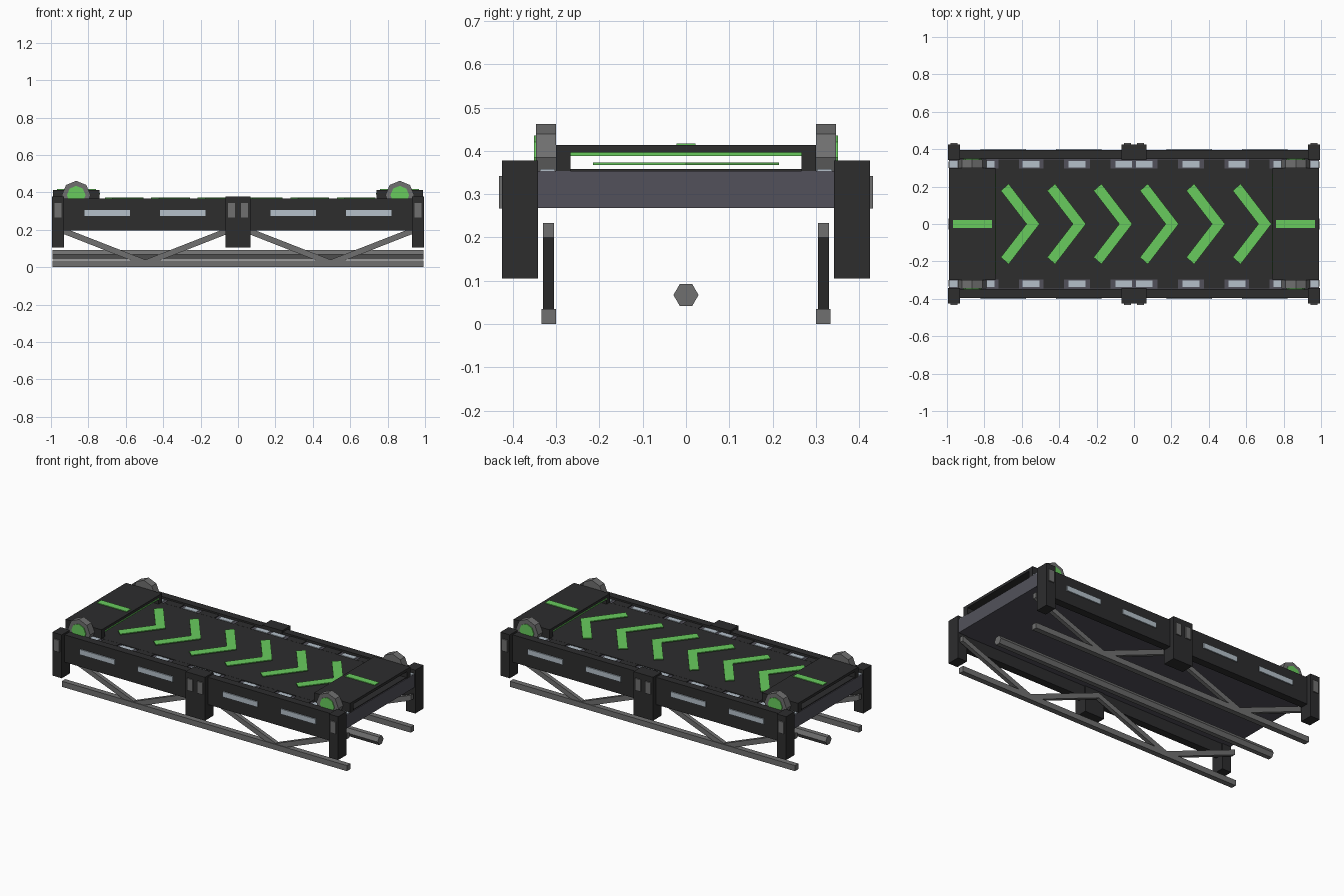
import bpy, bmesh, math

if "Cube" in bpy.data.objects:
    bpy.data.objects.remove(bpy.data.objects["Cube"])


def mat(name, r, g, b):
    m = bpy.data.materials.new(name)
    m.diffuse_color = (r, g, b, 1)
    m.use_nodes = True
    m.node_tree.nodes["Principled BSDF"].inputs["Base Color"].default_value = m.diffuse_color
    return m


BLACK = mat("black panel", 0.026, 0.026, 0.027)
GREY = mat("mid grey metal", 0.16, 0.16, 0.16)
SLATE = mat("slate frame", 0.085, 0.083, 0.103)
GREEN = mat("signal green", 0.14, 0.60, 0.11)
PALE = mat("pale light", 0.46, 0.53, 0.59)


def finish(name, bm, m):
    bmesh.ops.recalc_face_normals(bm, faces=bm.faces)
    me = bpy.data.meshes.new(name)
    bm.to_mesh(me)
    bm.free()
    me.materials.append(m)
    ob = bpy.data.objects.new(name, me)
    bpy.context.collection.objects.link(ob)
    return ob


def prism(name, pts, a, b, m, axis="y"):
    """Extrude a 2D outline along one axis from a to b."""
    place = {"x": lambda p, t: (t, p[0], p[1]),
             "y": lambda p, t: (p[0], t, p[1]),
             "z": lambda p, t: (p[0], p[1], t)}[axis]
    bm = bmesh.new()
    lo = [bm.verts.new(place(p, a)) for p in pts]
    hi = [bm.verts.new(place(p, b)) for p in pts]
    bm.faces.new(lo)
    bm.faces.new(hi)
    n = len(pts)
    for i in range(n):
        j = (i + 1) % n
        bm.faces.new((lo[i], lo[j], hi[j], hi[i]))
    return finish(name, bm, m)


def box(name, x, y, z, m):
    return prism(name, [(x[0], y[0]), (x[1], y[0]), (x[1], y[1]), (x[0], y[1])],
                 z[0], z[1], m, "z")


def ring(cx, cz, r, n, start=0.0):
    return [(cx + r * math.cos(start + math.tau * i / n),
             cz + r * math.sin(start + math.tau * i / n)) for i in range(n)]


def span(s, a, b):
    return tuple(sorted((s * a, s * b)))


# Deck: slate frame with black belt on top
box("deck_frame", (-0.99, 0.99), (-0.347, 0.347), (0.268, 0.353), SLATE)
box("belt", (-0.985, 0.985), (-0.296, 0.296), (0.345, 0.358), BLACK)

# Floating direction chevrons
for i in range(6):
    t = -0.505 + 0.248 * i
    prism("chevron", [(t, 0), (t - 0.165, 0.215), (t - 0.207, 0.178), (t - 0.07, 0),
                      (t - 0.207, -0.178), (t - 0.165, -0.215)], 0.367, 0.373, GREEN, "z")

# Centre drive tube, six-sided
prism("drive_tube", ring(0, 0.067, 0.029, 6), -0.993, 0.993, GREY, "x")

# End bridges with stripe and under-light
for s in (-1, 1):
    prism("end_bridge", [(-0.3, 0.35), (-0.3, 0.413), (0.3, 0.413), (0.3, 0.35),
                         (0.267, 0.35), (0.267, 0.396), (-0.267, 0.396), (-0.267, 0.35)],
          s * 0.74, s * 0.99, BLACK, "x")
    box("bridge_stripe", span(s, 0.76, 0.968), (-0.022, 0.022), (0.41, 0.417), GREEN)
    box("bridge_under_light", span(s, 0.738, 0.76), (-0.267, 0.267), (0.388, 0.397), GREEN)

for s in (-1, 1):
    # Side rail with long lights
    box("side_rail", (-0.975, 0.975), span(s, 0.347, 0.395), (0.195, 0.367), BLACK)
    for x in (-0.7, -0.295, 0.295, 0.7):
        box("rail_light", (x - 0.122, x + 0.122), span(s, 0.394, 0.402), (0.274, 0.307), PALE)

    # Posts with raised grey plates
    for name, x0, x1, plates in (("end_post", -0.995, -0.93, (-0.962,)),
                                 ("end_post", 0.93, 0.995, (0.962,)),
                                 ("centre_post", -0.068, 0.068, (-0.035, 0.035))):
        box(name, (x0, x1), span(s, 0.342, 0.425), (0.105, 0.378), BLACK)
        for p in plates:
            box("post_plate", (p - 0.019, p + 0.019), span(s, 0.424, 0.432),
                (0.267, 0.342), GREY)

    # Edge lights and dark pads along the deck border
    for sx in (-1, 1):
        for x, w in ((0.055, 0.045), (0.305, 0.045), (0.55, 0.045), (0.79, 0.045), (0.967, 0.022)):
            box("edge_light", span(sx, x - w, x + w), span(s, 0.303, 0.337),
                (0.351, 0.358), PALE)
        for x in (0.18, 0.428, 0.67):
            box("edge_pad", span(sx, x - 0.055, x + 0.055), span(s, 0.297, 0.346),
                (0.351, 0.358), BLACK)

    # Eight-sided guide wheels with green hubs
    for x in (-0.865, 0.865):
        prism("guide_wheel", ring(x, 0.385, 0.077, 8), s * 0.3, s * 0.346, GREY)
        prism("wheel_hub", ring(x, 0.385, 0.05, 8), s * 0.34, s * 0.351, GREEN)

    # Truss: bottom chord and zigzag braces
    box("truss_chord", (-0.993, 0.993), span(s, 0.3, 0.334), (0, 0.035), GREY)
    for sx in (-1, 1):
        for x in (0.99, 0.0):
            prism("truss_brace", [(sx * x, 0.233), (sx * x, 0.2), (sx * 0.495, 0.006),
                                  (sx * 0.495, 0.04)], s * 0.305, s * 0.33, GREY)
